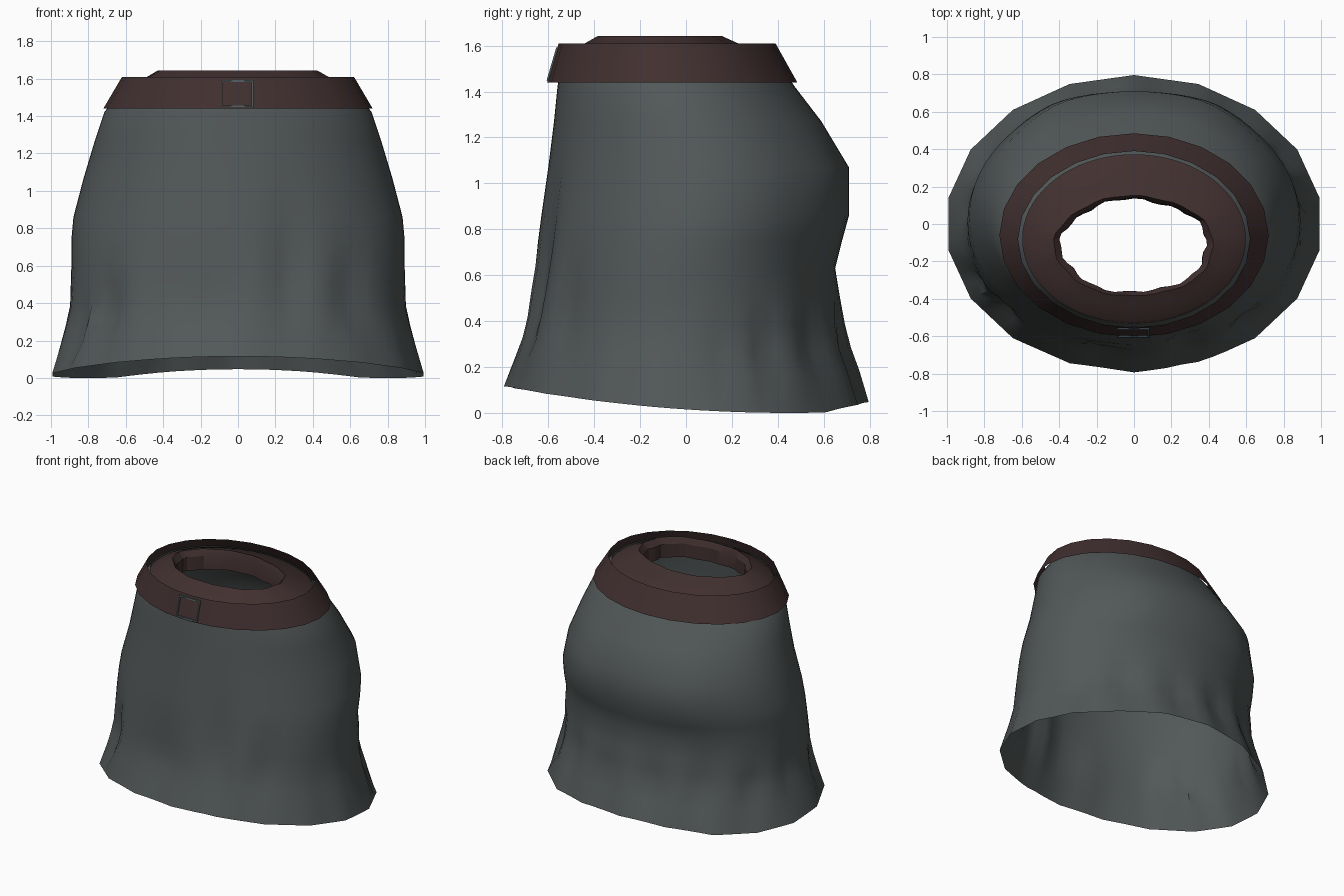
import bpy, bmesh, math

if "Cube" in bpy.data.objects:
    bpy.data.objects.remove(bpy.data.objects["Cube"])

def material(name, rgb):
    m = bpy.data.materials.new(name)
    m.diffuse_color = (*rgb, 1)
    m.use_nodes = True
    m.node_tree.nodes["Principled BSDF"].inputs["Base Color"].default_value = m.diffuse_color
    return m

CLOTH = material("slate cloth", (0.085, 0.097, 0.097))
LEATHER = material("brown leather", (0.053, 0.029, 0.029))
METAL = material("dull teal metal", (0.070, 0.100, 0.105))

def loft(name, rings, mat, smooth=40):
    """Join closed rings of points, bottom to top, into an open shell."""
    bm = bmesh.new()
    loops = [[bm.verts.new(p) for p in ring] for ring in rings]
    n = len(loops[0])
    for a, b in zip(loops, loops[1:]):
        for i in range(n):
            j = (i + 1) % n
            bm.faces.new((a[i], a[j], b[j], b[i]))
    me = bpy.data.meshes.new(name)
    bm.to_mesh(me)
    bm.free()
    ob = bpy.data.objects.new(name, me)
    bpy.context.collection.objects.link(ob)
    me.materials.append(mat)
    bpy.ops.object.select_all(action='DESELECT')
    bpy.context.view_layer.objects.active = ob
    ob.select_set(True)
    bpy.ops.object.shade_smooth_by_angle(angle=math.radians(smooth))
    return ob

def ellipse(z, rx, y0, y1, n, ripple=0.0, waves=9):
    """Ring with half width rx reaching from y0 (front) to y1 (back)."""
    pts = []
    for i in range(n):
        t = 2 * math.pi * i / n
        k = 1 + ripple * math.sin(waves * t) * math.cos(4 * t + 1)
        pts.append((rx * k * math.cos(t),
                    (y0 + y1) / 2 + (y1 - y0) / 2 * k * math.sin(t), z))
    return pts

# Skirt: height, half width, front y, back y
LEVELS = [(0.00, 1.00, -0.79, 0.79), (0.16, 0.955, -0.755, 0.75),
          (0.27, 0.925, -0.73, 0.715), (0.38, 0.90, -0.71, 0.69),
          (0.50, 0.895, -0.69, 0.67), (0.63, 0.89, -0.665, 0.65),
          (0.75, 0.89, -0.645, 0.68), (0.86, 0.88, -0.63, 0.71),
          (1.07, 0.825, -0.60, 0.71), (1.27, 0.765, -0.575, 0.59),
          (1.42, 0.715, -0.56, 0.475), (1.50, 0.655, -0.55, 0.42),
          (1.57, 0.595, -0.53, 0.37)]

# Hollows between folds: direction and half width in degrees,
# middle height, half height, depth (negative depth bulges out)
HOLLOWS = [(288, 9, 0.48, 0.60, 0.09), (312, 9, 0.42, 0.36, 0.06),
           (258, 26, 0.36, 0.40, 0.07), (219, 8, 0.32, 0.28, 0.08),
           (204, 7, 0.22, 0.20, 0.05), (12, 8, 0.20, 0.20, 0.05),
           (30, 8, 0.24, 0.24, 0.06), (52, 10, 0.28, 0.28, 0.07),
           (77, 9, 0.24, 0.22, 0.06), (102, 10, 0.26, 0.26, 0.07),
           (126, 9, 0.30, 0.28, 0.07), (150, 9, 0.26, 0.24, 0.06),
           (172, 8, 0.30, 0.28, 0.04),
           (62, 20, 0.95, 0.26, -0.04), (118, 20, 0.95, 0.26, -0.04)]

def skirt_ring(z, rx, y0, y1, n=72):
    ring = []
    low = max(0.0, 1 - z / 0.6)
    for i, (x, y, _) in enumerate(ellipse(z, rx, y0, y1, n)):
        deg = 360 * i / n
        # straight-sided hem
        chord = math.cos(math.pi / 18) / math.cos(math.radians((deg + 10) % 20 - 10))
        k = 1 + (chord * 1.008 - 1) * low
        for d, w, mid, half, depth in HOLLOWS:
            away = abs((deg - d + 180) % 360 - 180)
            k -= depth * max(0, 1 - away / w) * max(0, 1 - abs(z - mid) / half)
        # hem rises at the front and slightly at the back
        hem = 0.075 * (y - 0.45) ** 2 + 0.2 * max(0, y - 0.6)
        ring.append((x * k, y * k, z + hem * low))
    return ring

loft("skirt", [skirt_ring(*lv) for lv in LEVELS], CLOTH, 35)

# Waistband: thin flaring strip standing just off the skirt
loft("belt", [ellipse(1.44, 0.72, -0.605, 0.485, 24),
              ellipse(1.61, 0.62, -0.555, 0.39, 24)], LEATHER)

# Gathered lining rolling over the waist and down inside
loft("waist_lining", [ellipse(1.55, 0.60, -0.535, 0.378, 48),
                      ellipse(1.57, 0.575, -0.517, 0.352, 48),
                      ellipse(1.612, 0.48, -0.44, 0.22, 48, 0.015),
                      ellipse(1.643, 0.425, -0.385, 0.15, 48, 0.025),
                      ellipse(1.60, 0.39, -0.365, 0.135, 48, 0.04),
                      ellipse(1.50, 0.39, -0.365, 0.13, 48, 0.05)], LEATHER, 25)

# Buckle: slim square frame lying on the belt
def buckle_ring(half_x, half_z, lift):
    pts = []
    for sx, sz in ((-1, -1), (1, -1), (1, 1), (-1, 1)):
        z = 1.52 + sz * half_z
        pts.append((sx * half_x - 0.005, -0.605 + (z - 1.44) * 0.294 - lift, z))
    return pts

outer, inner = (0.087, 0.072), (0.078, 0.063)
loft("buckle", [buckle_ring(*outer, -0.004), buckle_ring(*outer, 0.005),
                buckle_ring(*inner, 0.005), buckle_ring(*inner, -0.004)], METAL)
